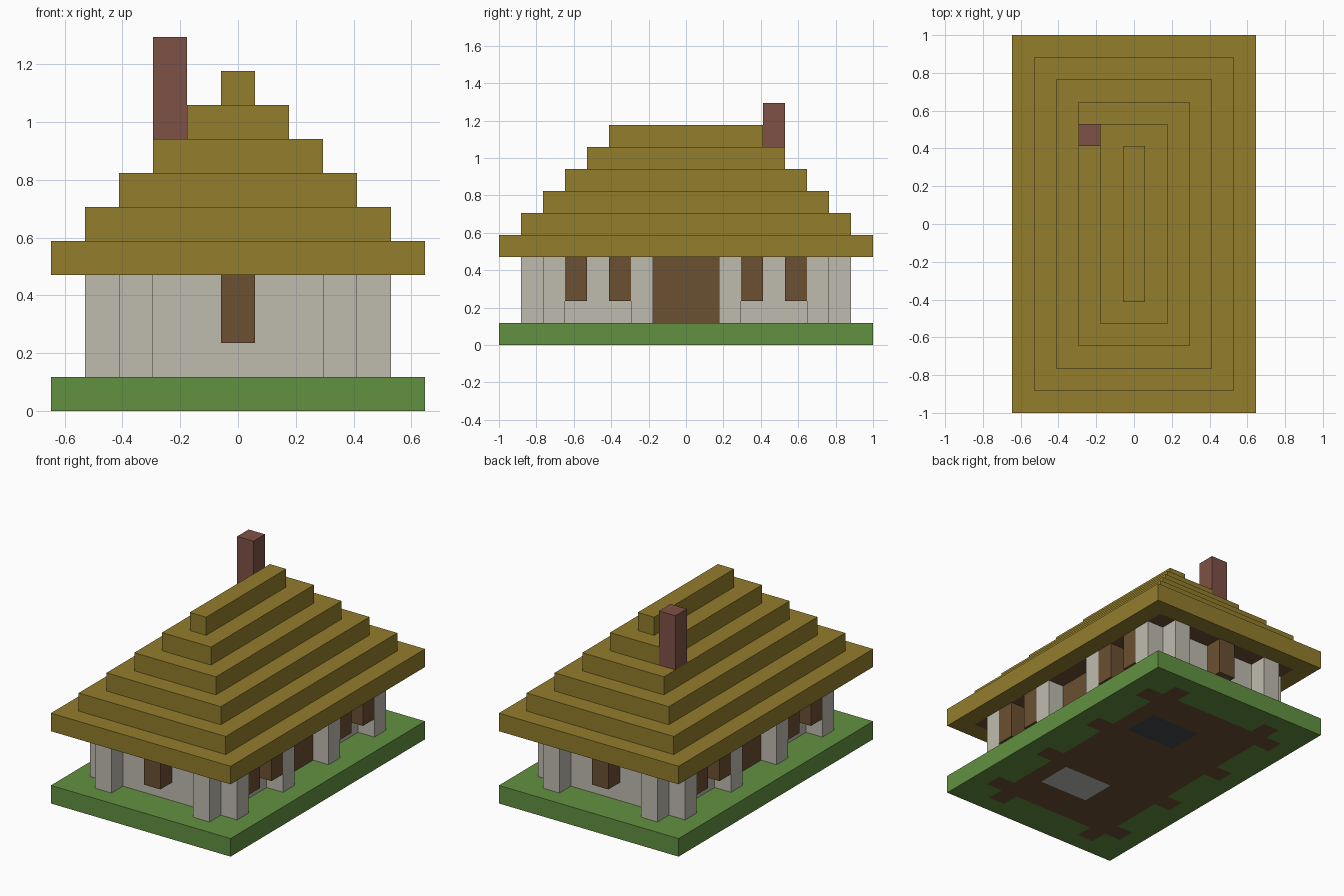
import bpy, bmesh
from mathutils import Matrix, Vector

if "Cube" in bpy.data.objects:
    bpy.data.objects.remove(bpy.data.objects["Cube"], do_unlink=True)

U = 2 / 17  # one block


def material(name, rgb):
    linear = [(c / 255 / 12.92) if c < 10 else ((c / 255 + 0.055) / 1.055) ** 2.4 for c in rgb]
    m = bpy.data.materials.new(name)
    m.use_nodes = True
    m.diffuse_color = (*linear, 1)
    m.node_tree.nodes["Principled BSDF"].inputs["Base Color"].default_value = (*linear, 1)
    return m


grass = material("grass_green", (98, 145, 65))
thatch = material("straw_thatch", (147, 125, 44))
plaster = material("pale_plaster", (191, 187, 175))
wood = material("brown_wood", (107, 80, 50))
brick = material("red_brick", (127, 81, 70))
slate = material("dark_slate", (66, 73, 78))
stone = material("light_stone", (190, 190, 187))


def finish(name, bm, mats):
    bmesh.ops.recalc_face_normals(bm, faces=bm.faces)
    mesh = bpy.data.meshes.new(name)
    bm.to_mesh(mesh)
    bm.free()
    for m in mats:
        mesh.materials.append(m)
    obj = bpy.data.objects.new(name, mesh)
    bpy.context.collection.objects.link(obj)
    return obj


def block(name, mat, center, size, z0, z1):
    """Box measured in blocks: plan centre, plan size, bottom and top."""
    bm = bmesh.new()
    bmesh.ops.create_cube(bm, size=1)
    spot = Vector((*center, (z0 + z1) / 2)) * U
    scale = Matrix.Diagonal((size[0] * U, size[1] * U, (z1 - z0) * U, 1))
    bmesh.ops.transform(bm, matrix=Matrix.Translation(spot) @ scale, verts=bm.verts)
    return finish(name, bm, [mat])


def painted_slab(name, mats, nx, ny, z, rule):
    """One-block-high slab whose underside is coloured cell by cell."""
    bm = bmesh.new()
    bmesh.ops.create_grid(bm, x_segments=nx, y_segments=ny, size=0.5)
    bmesh.ops.transform(bm, matrix=Matrix.Diagonal((nx, ny, 1, 1)), verts=bm.verts)
    new = bmesh.ops.extrude_face_region(bm, geom=bm.faces[:], use_keep_orig=True)
    top = [v for v in new["geom"] if isinstance(v, bmesh.types.BMVert)]
    bmesh.ops.translate(bm, verts=top, vec=(0, 0, 1))
    bmesh.ops.recalc_face_normals(bm, faces=bm.faces)
    for f in bm.faces:
        c = f.calc_center_median()
        f.material_index = rule(c.x, c.y) if f.normal.z < -0.5 else 0
    # Merge cells of the same colour
    bmesh.ops.dissolve_limit(bm, angle_limit=0.01, verts=bm.verts, edges=bm.edges,
                             delimit={'MATERIAL'})
    bmesh.ops.transform(bm, verts=bm.verts,
                        matrix=Matrix.Scale(U, 4) @ Matrix.Translation((0, 0, z)))
    return finish(name, bm, mats)


# Plan positions in the +x, +y quarter
BUTTRESSES = [(3, 7), (4, 6), (4, 2)]
SIDE_WINDOWS = [(4, 5), (4, 3)]


def floor_rule(x, y):
    if -0.5 < x < 2.5 and 2.5 < abs(y) < 4.5:
        return 2 if y > 0 else 3
    in_body = abs(x) < 3.5 and abs(y) < 6.5
    in_buttress = any(abs(abs(x) - a) < 0.5 and abs(abs(y) - b) < 0.5 for a, b in BUTTRESSES)
    return 1 if in_body or in_buttress else 0


def ceiling_rule(x, y):
    return 1 if abs(x) < 4.5 and abs(y) < 7.5 else 0


# Ground with the house floor let into it
painted_slab("ground", [grass, wood, slate, stone], 11, 17, 0, floor_rule)

# Walls, buttresses, windows and doors
block("wall_body", plaster, (0, 0), (7, 13), 1, 4)
for sx, x_name in ((1, "left"), (-1, "right")):
    for sy, y_name in ((-1, "front"), (1, "back")):
        for i, (x, y) in enumerate(BUTTRESSES, 1):
            block(f"buttress_{x_name}_{y_name}_{i}", plaster, (sx * x, sy * y), (1, 1), 1, 4)
        for i, (x, y) in enumerate(SIDE_WINDOWS, 1):
            block(f"window_{x_name}_{y_name}_{i}", wood, (sx * x, sy * y), (1, 1), 2, 4)
    block(f"door_{x_name}", wood, (sx * 3.52, 0), (0.06, 3), 1, 4)
for sy, y_name in ((-1, "front"), (1, "back")):
    block(f"window_{y_name}", wood, (0, sy * 7), (1, 1), 2, 4)

# Stepped roof, with a wooden ceiling under the lowest tier
painted_slab("roof_eaves", [thatch, wood], 11, 17, 4, ceiling_rule)
for i in range(1, 6):
    block(f"roof_tier_{i}", thatch, (0, 0), (11 - 2 * i, 17 - 2 * i), 4 + i, 5 + i)

# Chimney
block("chimney", brick, (-2, 4), (1, 1), 8, 11)
